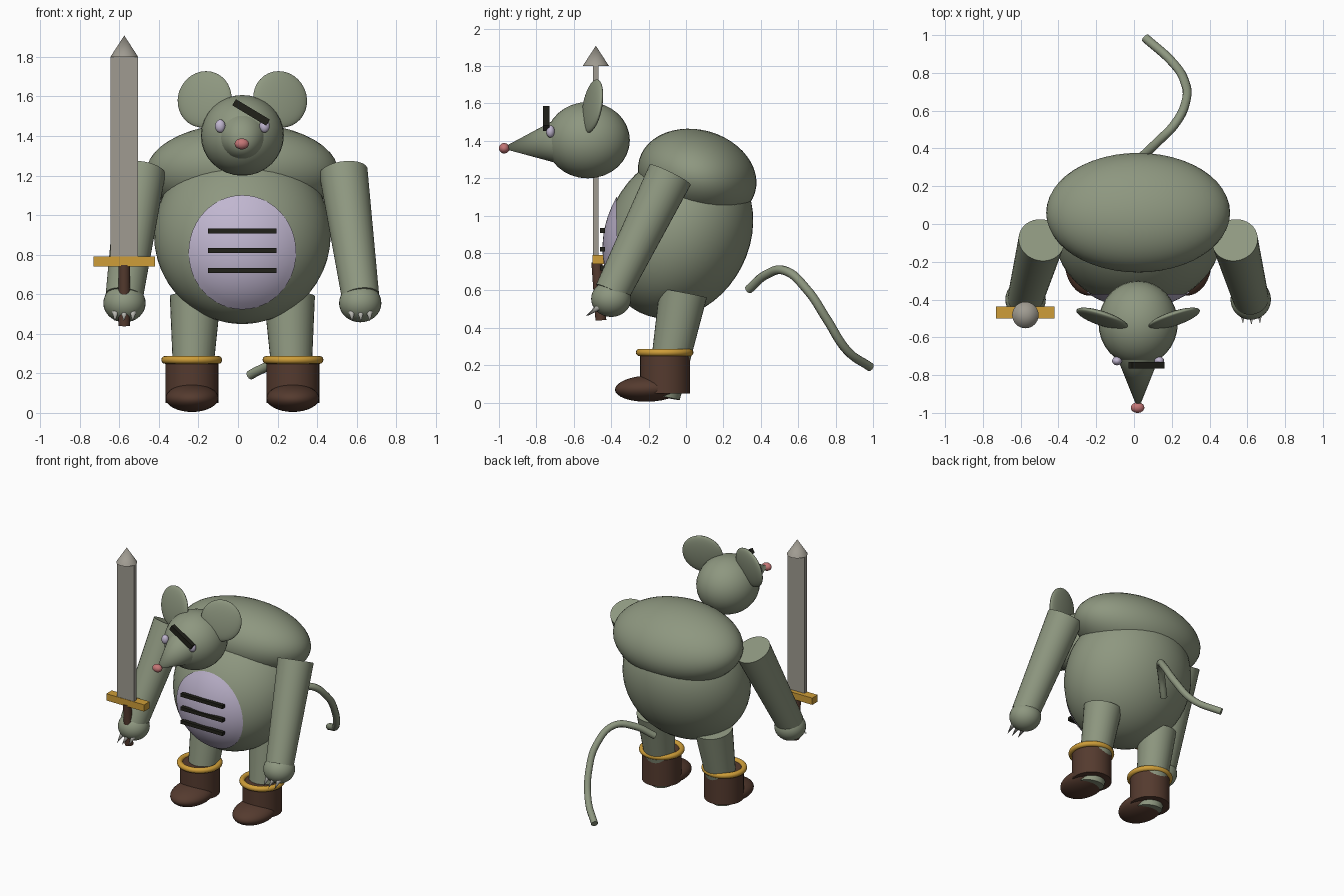
import bpy, bmesh, math
from mathutils import Vector

if "Cube" in bpy.data.objects:
    bpy.data.objects.remove(bpy.data.objects["Cube"], do_unlink=True)

CX = 0.022  # body symmetry line


def material(name, rgb):
    m = bpy.data.materials.new(name)
    m.use_nodes = True
    m.diffuse_color = (*rgb, 1)
    m.node_tree.nodes["Principled BSDF"].inputs["Base Color"].default_value = (*rgb, 1)
    return m


fur = material("grey green fur", (0.27, 0.31, 0.215))
lilac = material("pale lilac", (0.53, 0.47, 0.63))
leather = material("dark brown leather", (0.09, 0.043, 0.028))
gold = material("gold", (0.62, 0.34, 0.04))
black = material("black", (0.015, 0.015, 0.01))
pink = material("nose pink", (0.55, 0.18, 0.18))
steel = material("steel", (0.35, 0.33, 0.285))
claw_grey = material("claw grey", (0.52, 0.52, 0.48))


def finish(name, mat, smooth=True):
    ob = bpy.context.object
    ob.name = name
    ob.data.materials.append(mat)
    if smooth:
        bpy.ops.object.shade_smooth_by_angle(angle=math.radians(40))
    return ob


def ball(name, mat, loc, radii, rot=(0, 0, 0), seg=32):
    bpy.ops.mesh.primitive_uv_sphere_add(segments=seg, ring_count=seg // 2, location=loc,
                                         rotation=[math.radians(a) for a in rot])
    bpy.context.object.scale = radii
    return finish(name, mat)


def box(name, mat, loc, size, rot=(0, 0, 0)):
    bpy.ops.mesh.primitive_cube_add(size=1, location=loc, rotation=[math.radians(a) for a in rot])
    bpy.context.object.scale = size
    return finish(name, mat, False)


def rod(name, mat, a, b, ra, rb, seg=32):
    """Tapered cylinder from a to b."""
    a, b = Vector(a), Vector(b)
    bpy.ops.mesh.primitive_cone_add(vertices=seg, radius1=ra, radius2=rb, depth=(b - a).length,
                                    location=(a + b) / 2,
                                    rotation=(b - a).to_track_quat('Z', 'Y').to_euler())
    return finish(name, mat)


# Torso
ball("body", fur, (CX, -0.04, 0.9), (0.447, 0.38, 0.467), (-27, 0, 0), 48)
ball("shoulders", fur, (CX, 0.06, 1.213), (0.487, 0.322, 0.245), (-16, 0, 0), 48)


# Belly patch: an oval sheet following the front of the leaning body
def belly_y(x, z):
    t = math.radians(27)
    c, s = math.cos(t), math.sin(t)
    p, q = 0.38 ** 2, 0.467 ** 2
    yy, zz, yz = p * c * c + q * s * s, p * s * s + q * c * c, (q - p) * s * c
    dx, dz = x - CX, z - 0.9
    depth = (yy - yz * yz / zz) * (1 - (dx / 0.447) ** 2 - dz * dz / zz)
    return -0.04 + yz / zz * dz - math.sqrt(max(depth, 0)) - 0.007


bm = bmesh.new()
rings, steps = 10, 48
centre = bm.verts.new((CX, belly_y(CX, 0.812), 0.812))
loops = []
for i in range(1, rings + 1):
    loop = []
    for k in range(steps):
        a = 2 * math.pi * k / steps
        x = CX + 0.272 * i / rings * math.cos(a)
        z = 0.812 + 0.289 * i / rings * math.sin(a)
        loop.append(bm.verts.new((x, belly_y(x, z), z)))
    loops.append(loop)
for k in range(steps):
    n = (k + 1) % steps
    bm.faces.new((centre, loops[0][k], loops[0][n]))
    for inner, outer in zip(loops, loops[1:]):
        bm.faces.new((inner[k], outer[k], outer[n], inner[n]))
mesh = bpy.data.meshes.new("belly_patch")
bm.to_mesh(mesh)
bm.free()
patch = bpy.data.objects.new("belly_patch", mesh)
bpy.context.collection.objects.link(patch)
mesh.materials.append(lilac)
mesh.shade_smooth()

for i in range(3):
    box(f"belly_stripe_{i + 1}", black, (CX, -0.446, 0.92 - 0.1 * i), (0.345, 0.028, 0.025))

# Head
ball("head", fur, (CX, -0.525, 1.403), (0.21, 0.225, 0.204))
rod("snout", fur, (CX, -0.68, 1.395), (CX, -0.985, 1.36), 0.122, 0)
ball("nose", pink, (CX - 0.003, -0.972, 1.36), (0.036, 0.028, 0.028), seg=24)
box("eyebrow", black, (0.066, -0.748, 1.519), (0.2, 0.034, 0.036), (0, 31, 0))

# Tail
curve = bpy.data.curves.new("tail", 'CURVE')
curve.dimensions = '3D'
curve.bevel_depth = 0.024
curve.bevel_resolution = 3
curve.use_fill_caps = True
path = [(0.02, 0.335, 0.605), (0.12, 0.43, 0.685), (0.217, 0.53, 0.705), (0.275, 0.65, 0.6),
        (0.27, 0.75, 0.45), (0.2, 0.86, 0.28), (0.06, 0.985, 0.19)]
spline = curve.splines.new('BEZIER')
spline.bezier_points.add(len(path) - 1)
for point, co in zip(spline.bezier_points, path):
    point.co = co
    point.handle_left_type = point.handle_right_type = 'AUTO'
tail = bpy.data.objects.new("tail", curve)
bpy.context.collection.objects.link(tail)
curve.materials.append(fur)

# Paired parts
for side, s in (("left", 1), ("right", -1)):
    def at(x, y, z):
        return (CX + s * x, y, z)

    ball(f"{side}_ear", fur, at(0.191, -0.5, 1.585), (0.143, 0.03, 0.145), (-10, 0, 18 * s))
    ball(f"{side}_eye", lilac, at(0.112, -0.725, 1.45), (0.026, 0.023, 0.033), seg=24)

    # Arm, hand and claws
    rod(f"{side}_arm", fur, at(0.597, -0.395, 0.59), at(0.511, -0.085, 1.218), 0.095, 0.123)
    ball(f"{side}_hand", fur, at(0.596, -0.4, 0.555), (0.107, 0.107, 0.097))
    for i in (-1, 0, 1):
        rod(f"{side}_claw_{i + 2}", claw_grey, at(0.597 + 0.045 * i, -0.455, 0.52),
            at(0.6 + 0.045 * i, -0.535 + 0.008 * abs(i), 0.463), 0.02, 0, 16)

    # Leg and boot
    rod(f"{side}_leg", fur, at(0.255, -0.12, 0.03), at(0.238, -0.015, 0.585), 0.088, 0.129)
    rod(f"{side}_boot", leather, at(0.255, -0.112, 0.05), at(0.255, -0.112, 0.27), 0.134, 0.134)
    ball(f"{side}_boot_toe", leather, at(0.255, -0.2, 0.075), (0.134, 0.18, 0.07), (2, 0, 0))
    bpy.ops.mesh.primitive_torus_add(major_segments=40, minor_segments=12, major_radius=0.134,
                                     minor_radius=0.02, location=at(0.256, -0.114, 0.268))
    finish(f"{side}_boot_cuff", gold)

# Sword
SX = -0.575
box("sword_blade", steel, (SX, -0.482, 1.295), (0.138, 0.03, 1.01))
rod("sword_tip", steel, (SX, -0.482, 1.8), (SX, -0.482, 1.908), 0.07, 0)
box("sword_guard", gold, (SX, -0.468, 0.765), (0.31, 0.064, 0.05))
rod("sword_handle", leather, (SX, -0.455, 0.44), (SX, -0.477, 0.75), 0.029, 0.029, 24)
